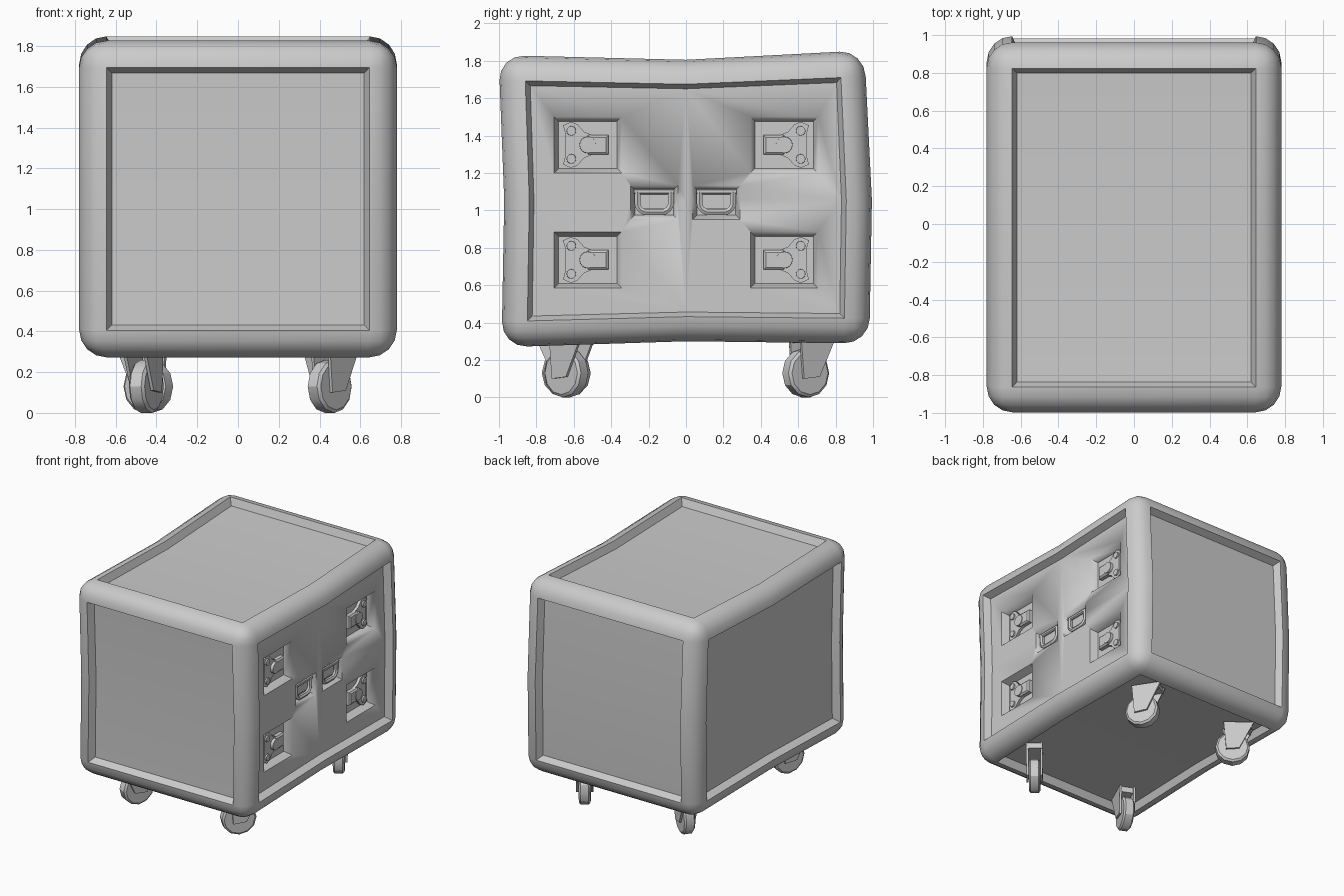
import bpy, bmesh, math
from mathutils import Matrix, Vector

if "Cube" in bpy.data.objects:
    bpy.data.objects.remove(bpy.data.objects["Cube"])

I = Matrix.Identity(4)


def loft(bm, M, *rings):
    """Solid through (height, points) rings; local x is height, points are (y, z)."""
    vs = [[bm.verts.new(M @ Vector((h, p[0], p[1]))) for p in pts] for h, pts in rings]
    n = len(vs[0])
    for r0, r1 in zip(vs, vs[1:]):
        for i in range(n):
            bm.faces.new((r0[i], r0[(i + 1) % n], r1[(i + 1) % n], r1[i]))
    bm.faces.new(vs[0])
    bm.faces.new(vs[-1])


def rect(y0, y1, z0, z1, m=0):
    return [(y0 + m, z0 + m), (y1 - m, z0 + m), (y1 - m, z1 - m), (y0 + m, z1 - m)]


def circle(y, z, r, n=12):
    return [(y + r * math.cos(2 * math.pi * i / n), z + r * math.sin(2 * math.pi * i / n))
            for i in range(n)]


def finish(bm, name, angle=30):
    bmesh.ops.recalc_face_normals(bm, faces=bm.faces[:])
    me = bpy.data.meshes.new(name)
    bm.to_mesh(me)
    bm.free()
    ob = bpy.data.objects.new(name, me)
    bpy.context.collection.objects.link(ob)
    select(ob)
    bpy.ops.object.shade_smooth_by_angle(angle=math.radians(angle))
    return ob


def select(ob):
    bpy.ops.object.select_all(action='DESELECT')
    ob.select_set(True)
    bpy.context.view_layer.objects.active = ob


# Case body: rounded frame with a sunken panel on all six sides
HX, HY, HZ, CZ = 0.78, 0.98, 0.775, 1.055
bm = bmesh.new()
bmesh.ops.create_cube(bm, size=2)
for v in bm.verts:
    v.co = Vector((v.co.x * HX, v.co.y * HY, v.co.z * HZ + CZ))
bmesh.ops.bevel(bm, geom=bm.edges[:], offset=0.135, segments=4, profile=0.5,
                affect='EDGES', clamp_overlap=True)
panels = [f for f in bm.faces if f.calc_area() > 1]
bmesh.ops.inset_individual(bm, faces=panels, thickness=0.036, depth=-0.055)
for no in ((1, 0, 0), (0, 1, 0), (0, 0, 1)):
    bmesh.ops.bisect_plane(bm, geom=bm.verts[:] + bm.edges[:] + bm.faces[:],
                           plane_co=(0, 0, CZ), plane_no=no)


# Slightly wonky, hand-drawn outline
def warp(t, low, mid, high):
    return mid + (high - mid) * t if t > 0 else mid + (mid - low) * t


for v in bm.verts:
    t, w = v.co.y / HY, (v.co.z - CZ) / HZ
    dz = warp(t, 0, -0.025, 0.025) if w > 0 else warp(t, -0.012, 0.02, 0.008)
    dy = warp(w, 0, 0.014, -0.026) if t > 0 else warp(w, -0.006, 0.008, -0.022)
    v.co.z += dz * abs(w)
    v.co.y += dy * abs(t)
body = finish(bm, "case_body")

# Latch and handle pockets cut in the right panel
PANEL, FLOOR = HX - 0.055, HX - 0.115
latches = [(s, s * 0.525, z) for s in (-1, 1) for z in (1.35, 0.735)]
handles = [-0.17, 0.162]
bm = bmesh.new()
pockets = [(y, z, 0.18, 0.15) for _, y, z in latches] + [(y, 1.042, 0.126, 0.09) for y in handles]
for y, z, a, b in pockets:
    box = (y - a, y + a, z - b, z + b)
    loft(bm, I, (FLOOR, rect(*box, 0.024)), (PANEL, rect(*box)), (PANEL + 0.03, rect(*box)))
cutter = finish(bm, "pocket_cutter")
cutter.hide_render = True
select(body)
mod = body.modifiers.new("pockets", 'BOOLEAN')
mod.operation = 'DIFFERENCE'
mod.solver = 'EXACT'
mod.object = cutter
bpy.ops.object.modifier_apply(modifier=mod.name)
bpy.data.objects.remove(cutter)

# Butterfly latches
half = [(0.03, 0.05), (-0.02, 0.07), (-0.055, 0.11), (-0.09, 0.123), (-0.132, 0.105), (-0.118, 0.05)]
plate = half + [(a, -b) for a, b in reversed(half)]
for i, (s, y, z) in enumerate(latches):
    M = Matrix.Translation((FLOOR, y, z)) @ Matrix.Diagonal((1, -s, 1, 1))
    bm = bmesh.new()
    loft(bm, M, (-0.01, plate), (0.022, plate))
    for b in (-0.075, 0.075):
        loft(bm, M, (0, circle(-0.088, b, 0.027)), (0.034, circle(-0.088, b, 0.025)))
    loft(bm, M, (0, circle(0, 0, 0.046, 16)), (0.045, circle(0, 0, 0.044, 16)))
    loft(bm, M, (-0.01, rect(0.0, 0.11, -0.052, 0.052)), (0.03, rect(0.0, 0.11, -0.052, 0.052)),
         (0.04, rect(0.0, 0.11, -0.052, 0.052, 0.012)))
    finish(bm, f"latch_{i + 1}")

# Spring handles: hinge bar, backing plate and drop ring
for i, y in enumerate(handles):
    bm = bmesh.new()
    bar = Matrix.Translation((FLOOR + 0.03, y, 1.1)) @ Matrix.Rotation(math.pi / 2, 4, 'Z')
    loft(bm, bar, (-0.107, circle(0, 0, 0.015)), (0.107, circle(0, 0, 0.015)))
    loft(bm, I, (FLOOR - 0.01, rect(y - 0.075, y + 0.075, 1.01, 1.09)),
         (FLOOR + 0.02, rect(y - 0.075, y + 0.075, 1.01, 1.09)))
    finish(bm, f"handle_mount_{i + 1}")
    arc = [(0.04 + 0.05 * math.cos(t * math.pi / 8), 1.04 - 0.05 * math.sin(t * math.pi / 8))
           for t in range(5)]
    path = [(0.09, 1.1)] + arc
    path += [(-a, b) for a, b in reversed(path)]
    cu = bpy.data.curves.new("handle_ring", 'CURVE')
    cu.dimensions = '3D'
    cu.bevel_depth = 0.018
    cu.bevel_resolution = 1
    cu.use_fill_caps = True
    sp = cu.splines.new('POLY')
    sp.points.add(len(path) - 1)
    for p, (a, b) in zip(sp.points, path):
        p.co = (FLOOR + 0.03, y + a, b, 1)
    ring = bpy.data.objects.new(f"handle_ring_{i + 1}", cu)
    bpy.context.collection.objects.link(ring)
    select(ring)
    bpy.ops.object.convert(target='MESH')
    bpy.ops.object.shade_smooth_by_angle(angle=math.radians(50))

# Swivel casters, each turned its own way
casters = [("front_left", -0.45, -0.64, 156), ("front_right", 0.45, -0.64, -41),
           ("back_left", -0.44, 0.64, 53), ("back_right", 0.45, 0.64, 33)]
for name, x, y, ang in casters:
    M = Matrix.Translation((x, y, 0)) @ Matrix.Rotation(math.radians(ang), 4, 'Z')
    bm = bmesh.new()
    tread, rim = circle(0, 0.13, 0.13), circle(0, 0.13, 0.115)
    loft(bm, M, (-0.042, rim), (-0.03, tread), (0.03, tread), (0.042, rim))
    finish(bm, f"wheel_{name}")
    bm = bmesh.new()
    side = [(-0.05, 0.1), (0.05, 0.11), (0.16, 0.335), (-0.07, 0.335)]
    for h in (-0.062, 0.046):
        loft(bm, M, (h, side), (h + 0.016, side))
    loft(bm, M, (-0.062, rect(-0.055, 0.145, 0.29, 0.335)), (0.062, rect(-0.055, 0.145, 0.29, 0.335)))
    finish(bm, f"fork_{name}")
